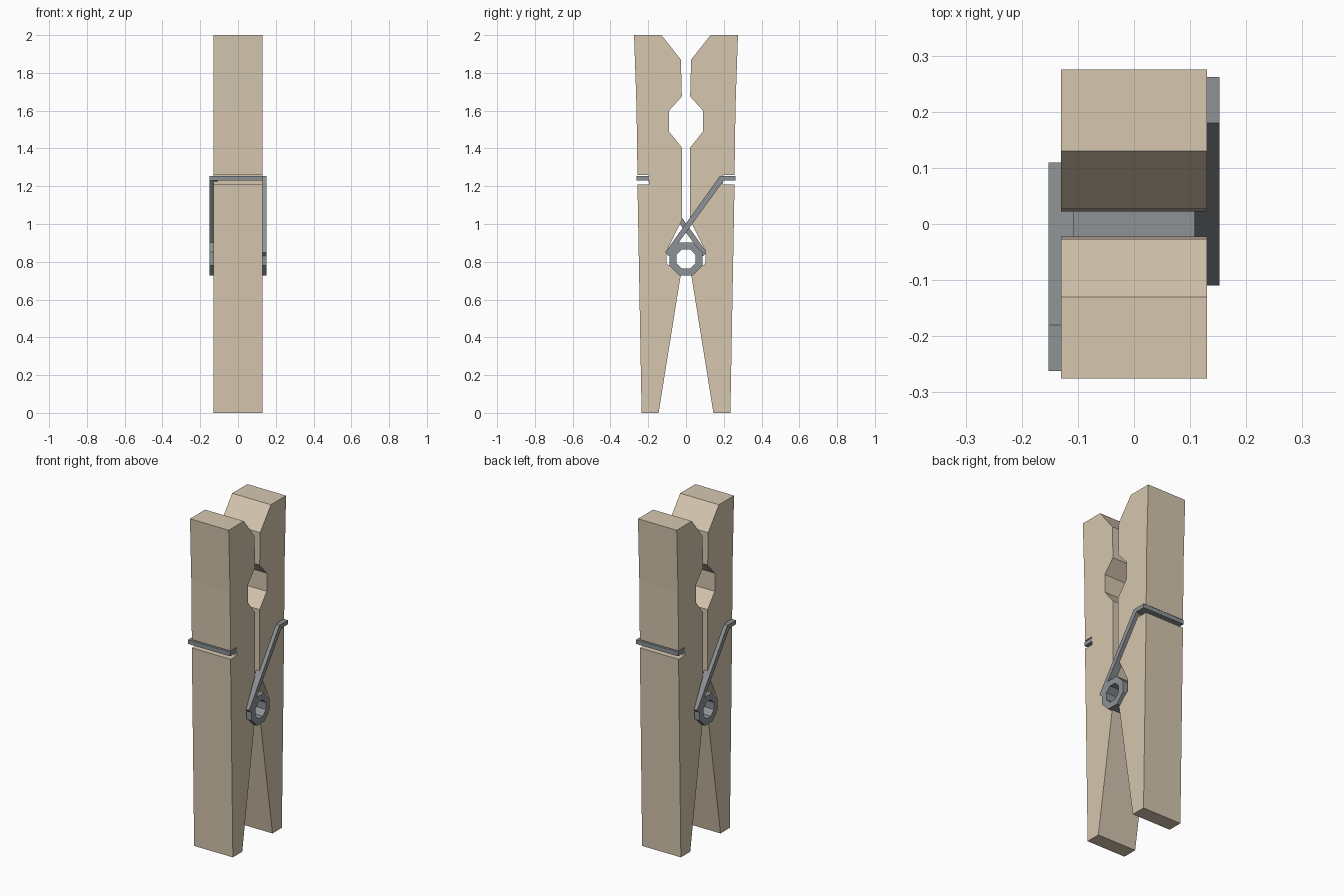
import bpy, bmesh
from math import cos, sin, pi

if "Cube" in bpy.data.objects:
    bpy.data.objects.remove(bpy.data.objects["Cube"])


def material(name, rgb):
    m = bpy.data.materials.new(name)
    m.diffuse_color = (*rgb, 1)
    m.use_nodes = True
    m.node_tree.nodes["Principled BSDF"].inputs["Base Color"].default_value = m.diffuse_color
    return m


wood = material("wood", (0.67, 0.57, 0.43))
steel = material("steel", (0.27, 0.29, 0.30))


def finish(bm, name, mat):
    bmesh.ops.recalc_face_normals(bm, faces=bm.faces)
    me = bpy.data.meshes.new(name)
    bm.to_mesh(me)
    bm.free()
    me.materials.append(mat)
    ob = bpy.data.objects.new(name, me)
    bpy.context.collection.objects.link(ob)


def extrude(name, profile, x0, x1, mat, s=1):
    """Extrude a (y, z) profile along x; s=-1 turns it half round about z."""
    bm = bmesh.new()
    face = bm.faces.new([bm.verts.new((s * x0, s * y, z)) for y, z in profile])
    new = bmesh.ops.extrude_face_region(bm, geom=[face])["geom"]
    bmesh.ops.translate(bm, vec=(s * (x1 - x0), 0, 0),
                        verts=[v for v in new if isinstance(v, bmesh.types.BMVert)])
    finish(bm, name, mat)


jaw = [(0.235, 0), (0.257, 1.21), (0.197, 1.21), (0.197, 1.26), (0.257, 1.26),
       (0.262, 1.62), (0.275, 2), (0.13, 2), (0.027, 1.87), (0.022, 1.675),
       (0.09, 1.60), (0.09, 1.49), (0.022, 1.405), (0.022, 1.02),
       (0.102, 0.86), (0.102, 0.79), (0.028, 0.73), (0.145, 0)]
arm = [(-0.11, 0.85), (0.18, 1.255), (0.262, 1.255), (0.262, 1.23),
       (0.20, 1.23), (-0.04, 0.90), (-0.09, 0.83)]
bar = [(0.197, 1.23), (0.262, 1.23), (0.262, 1.255), (0.197, 1.255)]

# Two jaws, each with a spring arm and a bar lying in its outer groove
for side, s in (("back", 1), ("front", -1)):
    extrude("jaw_" + side, jaw, -0.13, 0.13, wood, s)
    extrude("spring_arm_" + side, arm, 0.108, 0.152, steel, s)
    extrude("spring_bar_" + side, bar, -0.13, 0.108, steel, s)

# Hollow eight-sided coil through both jaws
bm = bmesh.new()
N = 8
rings = []
for x, r in ((-0.152, 0.094), (0.152, 0.094), (0.152, 0.055), (-0.152, 0.055)):
    rings.append([bm.verts.new((x, r * cos(2 * pi * (i + 0.5) / N),
                                0.815 + r * sin(2 * pi * (i + 0.5) / N)))
                  for i in range(N)])
for k in range(4):
    a, b = rings[k], rings[(k + 1) % 4]
    for i in range(N):
        j = (i + 1) % N
        bm.faces.new((a[i], a[j], b[j], b[i]))
finish(bm, "spring_coil", steel)
